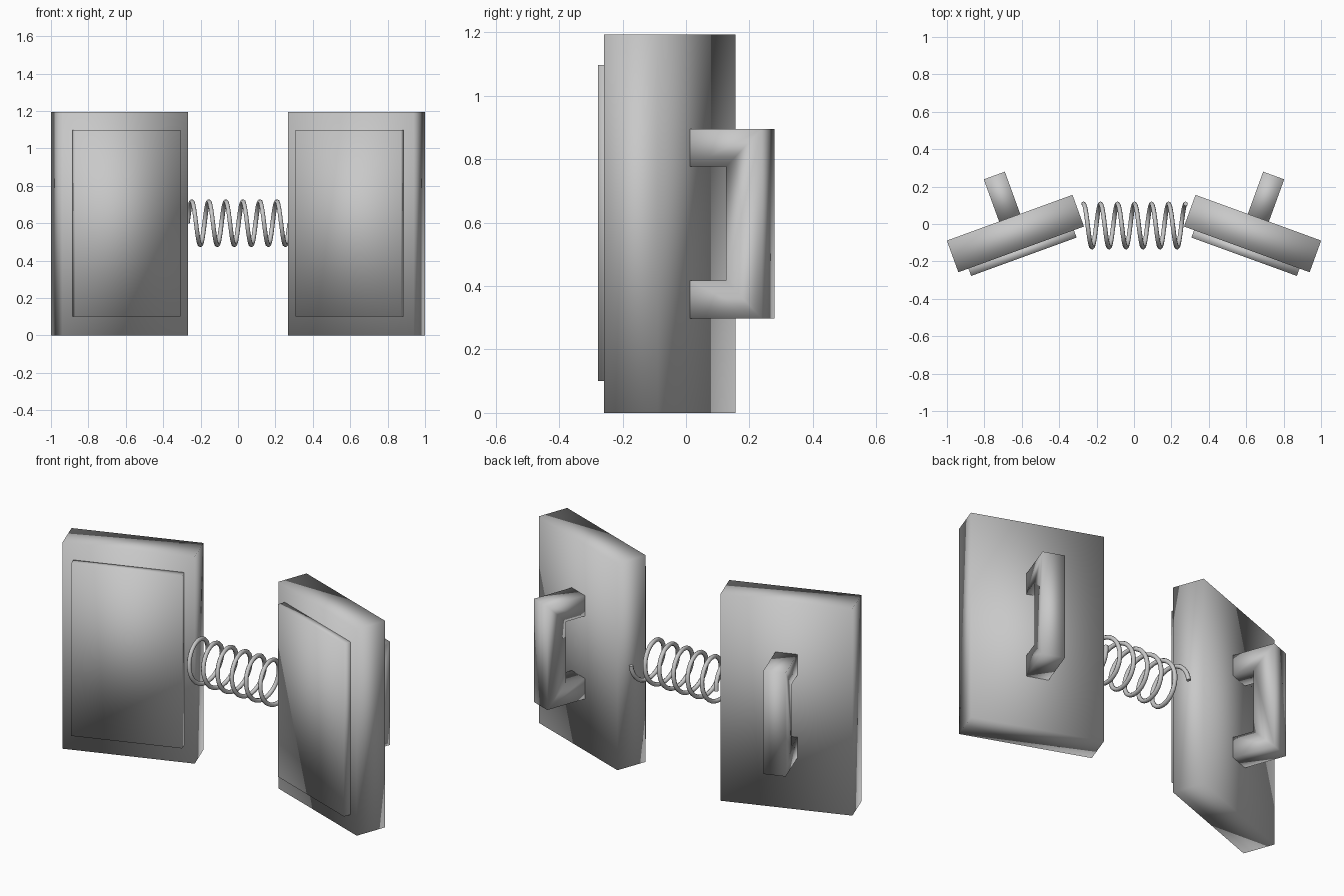
import bpy, bmesh, math
from mathutils import Matrix

if "Cube" in bpy.data.objects:
    bpy.data.objects.remove(bpy.data.objects["Cube"])

grey = bpy.data.materials.new("steel grey")
grey.diffuse_color = (0.58, 0.58, 0.58, 1)
grey.use_nodes = True
grey.node_tree.nodes["Principled BSDF"].inputs["Base Color"].default_value = grey.diffuse_color

HEIGHT = 1.193


def prism(name, outline, x0, x1, side):
    """Extrude a (y, z) outline along x, swing it into place, mirror for the left side."""
    bm = bmesh.new()
    face = bm.faces.new([bm.verts.new((x0, y, z)) for y, z in outline])
    ext = bmesh.ops.extrude_face_region(bm, geom=[face])
    moved = [g for g in ext["geom"] if isinstance(g, bmesh.types.BMVert)]
    bmesh.ops.translate(bm, verts=moved, vec=(x1 - x0, 0, 0))
    bm.transform(Matrix.Diagonal((side, 1, 1, 1))
                 @ Matrix.Translation((0.634, -0.051, 0))
                 @ Matrix.Rotation(math.radians(-20), 4, "Z"))
    bmesh.ops.recalc_face_normals(bm, faces=bm.faces)
    for f in bm.faces:
        f.smooth = True
    me = bpy.data.meshes.new(name)
    bm.to_mesh(me)
    bm.free()
    me.materials.append(grey)
    ob = bpy.data.objects.new(name, me)
    bpy.context.collection.objects.link(ob)
    return ob


def rect(y0, y1, z0, z1):
    return [(y0, z0), (y1, z0), (y1, z1), (y0, z1)]


# C-shaped handle profile, legs resting on the back of the plate
handle = [(0.09, 0.298), (0.33, 0.298), (0.33, 0.895), (0.09, 0.895),
          (0.09, 0.776), (0.21, 0.776), (0.21, 0.417), (0.09, 0.417)]

# Two angled plates, each with a raised front pad and a rear handle
for label, side in (("right", 1), ("left", -1)):
    prism(label + "_plate", rect(-0.09, 0.09, 0, HEIGHT), -0.3575, 0.3575, side)
    prism(label + "_pad", rect(-0.132, -0.08, 0.1, 1.097), -0.3, 0.3, side)
    prism(label + "_handle", handle, -0.06, 0.06, side)

# Coil spring: six turns between the plates
TURNS, STEPS, RADIUS = 6, 28, 0.116
curve = bpy.data.curves.new("spring", "CURVE")
curve.dimensions = "3D"
curve.twist_mode = "MINIMUM"
curve.bevel_depth = 0.012
curve.bevel_resolution = 2
curve.use_fill_caps = True
spline = curve.splines.new("POLY")
count = TURNS * STEPS
spline.points.add(count)
for i, p in enumerate(spline.points):
    a = 2 * math.pi * i / STEPS
    p.co = (-0.27 + 0.546 * i / count, -0.008 + RADIUS * math.cos(a),
            0.6 + RADIUS * math.sin(a), 1)
curve.materials.append(grey)
spring = bpy.data.objects.new("spring", curve)
bpy.context.collection.objects.link(spring)
bpy.context.view_layer.objects.active = spring
spring.select_set(True)
bpy.ops.object.convert(target="MESH")
bpy.ops.object.shade_smooth_by_angle(angle=math.radians(60))
